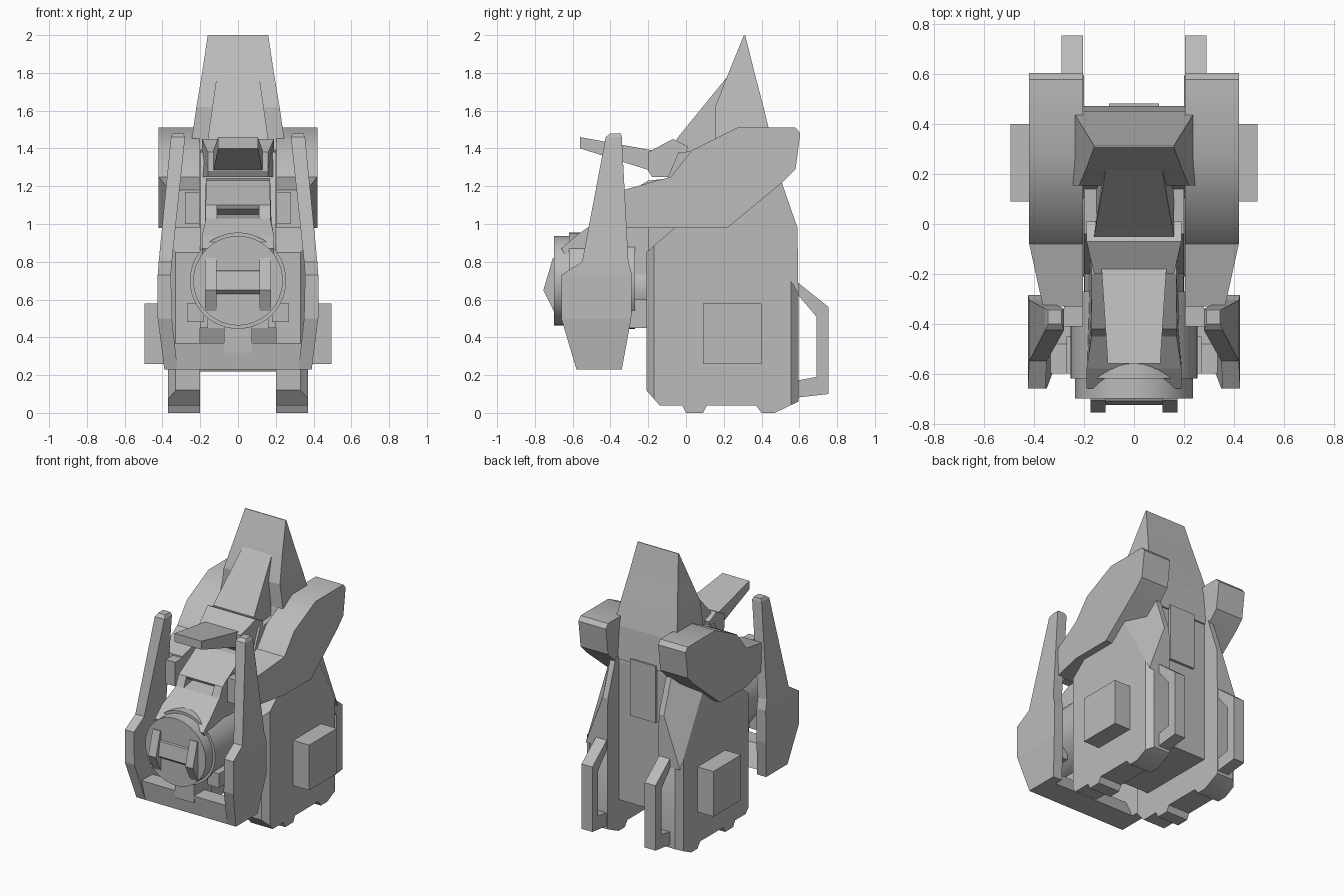
import bpy, bmesh
from math import radians
from mathutils import Matrix

cube = bpy.data.objects.get("Cube")
if cube:
    bpy.data.objects.remove(cube, do_unlink=True)

grey = bpy.data.materials.new("plain grey")
grey.use_nodes = True
grey.diffuse_color = (0.5, 0.5, 0.5, 1)
grey.node_tree.nodes["Principled BSDF"].inputs["Base Color"].default_value = (0.5, 0.5, 0.5, 1)


def finish(name, bm, mirror=False):
    bmesh.ops.recalc_face_normals(bm, faces=bm.faces)
    mesh = bpy.data.meshes.new(name)
    bm.to_mesh(mesh)
    bm.free()
    mesh.materials.append(grey)
    obj = bpy.data.objects.new(name, mesh)
    bpy.context.collection.objects.link(obj)
    if mirror:
        obj.modifiers.new("Mirror", 'MIRROR')
    return obj


def smooth(obj, angle):
    bpy.ops.object.select_all(action='DESELECT')
    obj.select_set(True)
    bpy.context.view_layer.objects.active = obj
    bpy.ops.object.shade_smooth_by_angle(angle=radians(angle))


def skin(bm, rings):
    """Join rings of points into a closed solid."""
    loops = [[bm.verts.new(p) for p in ring] for ring in rings]
    n = len(loops[0])
    for a, b in zip(loops, loops[1:]):
        for i in range(n):
            j = (i + 1) % n
            bm.faces.new((a[i], a[j], b[j], b[i]))
    bm.faces.new(loops[0])
    bm.faces.new(loops[-1])
    return loops


def prism(name, profile, outer, inner=None, bevel=None):
    """Side profile (y, z) widened in x; without inner it is centred."""
    wide = outer if callable(outer) else lambda y, z: outer
    bm = bmesh.new()
    near = [(-wide(y, z) if inner is None else inner, y, z) for y, z in profile]
    loops = skin(bm, [near, [(wide(y, z), y, z) for y, z in profile]])
    if bevel:
        rim = set(loops[1])
        edges = [e for e in bm.edges if set(e.verts) <= rim and bevel(e)]
        bmesh.ops.bevel(bm, geom=edges, offset=0.04, segments=1, affect='EDGES')
    return finish(name, bm, inner is not None)


def tower(name, sections, mirror=False):
    """Stack of rectangles (z, y0, y1, x0, x1)."""
    bm = bmesh.new()
    skin(bm, [[(c, a, z), (d, a, z), (d, b, z), (c, b, z)] for z, a, b, c, d in sections])
    return finish(name, bm, mirror)


def box(name, x0, x1, y0, y1, z0, z1, mirror=False):
    return tower(name, [(z0, y0, y1, x0, x1), (z1, y0, y1, x0, x1)], mirror)


def drum(name, radius, y0, y1, z=0.7):
    bm = bmesh.new()
    place = Matrix.Translation((0, (y0 + y1) / 2, z)) @ Matrix.Rotation(radians(90), 4, 'X')
    bmesh.ops.create_cone(bm, cap_ends=True, segments=48, radius1=radius,
                          radius2=radius, depth=y1 - y0, matrix=place)
    smooth(finish(name, bm), 30)


# Central body, recessed between the two tall side slabs that stand on feet
prism("central_body", [(-.2, .45), (-.2, 1), (-.04, 1.38), (.3, 1.4), (.455, 1.3),
                       (.465, 1.2), (.465, .22), (-.1, .22)], .2)
box("back_plate", -.1, .1, .45, .483, .85, 1.25)
slab = prism("side_slab", [(-.21, .12), (-.21, .85), (-.06, .98), (.1, 1.09), (.34, 1.09),
                           (.595, .63), (.595, .06), (.47, 0), (.4, 0), (.37, .04),
                           (.11, .04), (.09, 0), (0, 0), (-.02, .04), (-.14, .04)],
             .37, .2,
             lambda e: all(v.co.y < -.2 for v in e.verts) or all(v.co.y > .59 for v in e.verts))
smooth(slab, 35)
# Upper rear of each slab slants inward
prism("slab_slope", [(.1, 1.09), (.34, 1.09), (.595, .63), (.59, .98), (.5, 1.24), (.3, 1.24)],
      lambda y, z: .37 if z < .7 or 1 < z < 1.1 else .24, .2)
box("side_box", .36, .495, .09, .40, .26, .58, True)

# Rear handles as bent bars
prism("rear_handle", [(.58, .7), (.755, .56), (.755, .1), (.58, .08), (.58, .17),
                      (.69, .19), (.69, .51), (.58, .64)], .29, .205)

# Shoulder armour narrowing toward the front
armour = prism("shoulder_armour", [(-.33, 1.18), (-.08, 1.25), (.03, 1.39), (.27, 1.51),
                                   (.58, 1.51), (.605, 1.48), (.58, 1.29), (.51, 1.22),
                                   (.22, .98), (-.08, .98), (-.33, .98)],
               lambda y, z: .42 if y > -.1 else .365, .205)
smooth(armour, 35)
box("shoulder_stub", .205, .28, -.41, -.32, 1, 1.17, True)

# Tall hood and sloping chest plate
tower("hood", [(1.22, .1, .473, -.2, .2), (1.45, .155, .452, -.245, .245),
               (1.62, .155, .41, -.22, .22), (1.8, .225, .363, -.19, .19),
               (2, .307, .313, -.16, .16)])
prism("chest_plate", [(.235, 1.8), (-.05, 1.45), (-.03, 1.3), (.3, 1.3), (.3, 1.75)],
      lambda y, z: .11 if z > 1.6 else .16)

# Head with a flat beak
prism("head", [(-.2, 1.38), (-.07, 1.45), (.01, 1.41), (0, 1.37), (-.08, 1.25),
               (-.18, 1.25), (-.2, 1.28)], lambda y, z: .16 if y < -.1 else .19)
prism("beak", [(-.56, 1.46), (-.56, 1.4), (-.18, 1.28), (-.18, 1.39)],
      lambda y, z: .13 if y > -.3 else .105)

# Sloping housing above the drum, notched by a slot under its top plate
prism("housing", [(-.1, 1.24), (-.2, 1.23), (-.42, 1.1), (-.41, 1.08), (-.34, 1.05),
                  (-.45, 1.03), (-.58, .94), (-.66, .87), (-.5, .6), (-.1, .6)],
      lambda y, z: .17 if z > 1 else .19)
prism("slot_cheek", [(-.3, 1.16), (-.42, 1.1), (-.45, 1.03), (-.3, 1.03)], .172, .11)

# Front drum with its connector, prongs and lower block
drum("drum", .255, -.62, -.27)
drum("drum_face", .237, -.7, -.6)
drum("drum_connector", .2, -.3, -.15, .66)
prism("prong", [(-.69, .82), (-.705, .82), (-.755, .65), (-.7, .54), (-.69, .54)], .175, .115)
prism("prong_bar", [(-.69, .76), (-.71, .75), (-.725, .65), (-.69, .62)], .12)
box("lower_block", -.075, .075, -.6, -.4, .32, .46)
box("drum_strut", .18, .27, -.6, -.45, .48, .58, True)
box("body_link", .16, .2, -.3, -.18, .45, .6, True)

# Side blades joined by a low crossbar
tower("side_blade", [(.23, -.58, -.34, .32, .39), (.5, -.66, -.29, .35, .425),
                     (.73, -.66, -.285, .355, .425), (.8, -.55, -.305, .35, .42),
                     (1.46, -.425, -.34, .28, .355), (1.48, -.4, -.345, .29, .345)], True)
prism("crossbar", [(-.58, .23), (-.6, .37), (-.48, .37), (-.4, .23)], .34)
